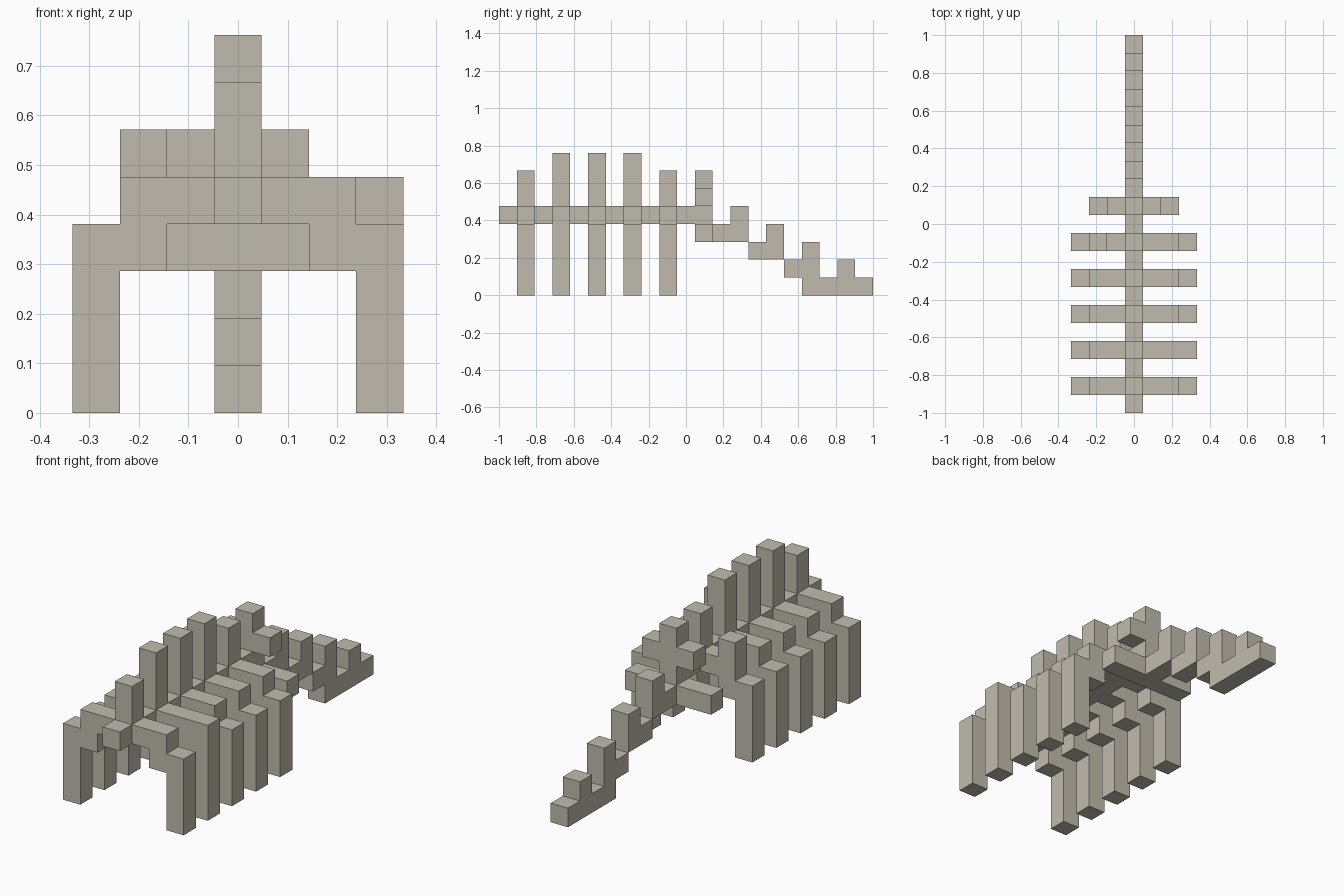
import bpy
import bmesh
from mathutils import Vector

if "Cube" in bpy.data.objects:
    bpy.data.objects.remove(bpy.data.objects["Cube"], do_unlink=True)

U = 2 / 21  # edge length of one block

bone = bpy.data.materials.new("weathered_bone")
bone.use_nodes = True
color = (0.53, 0.50, 0.42, 1)
bone.diffuse_color = color
bone.node_tree.nodes["Principled BSDF"].inputs["Base Color"].default_value = color

parts = {}


def block(part, xs, ys, zs):
    """Fill an inclusive range of block cells (x from the middle, y from the front, z from the ground)."""
    cells = parts.setdefault(part, set())
    for x in range(xs[0], xs[1] + 1):
        for y in range(ys[0], ys[1] + 1):
            for z in range(zs[0], zs[1] + 1):
                cells.add((x, y, z))


# Backbone
block("backbone", (0, 0), (0, 11), (4, 4))

# Ribs with legs, and the upright spines above them
for i, top in enumerate((6, 7, 7, 7, 6)):
    y = 1 + 2 * i
    rib = f"rib_{i + 1}"
    block(rib, (-2, -1), (y, y), (4, 4))
    block(rib, (1, 2), (y, y), (4, 4))
    for side in (-1, 1):
        block(rib, (2 * side, 2 * side), (y, y), (3, 3))
        block(rib, (3 * side, 3 * side), (y, y), (0, 3))
    block(f"upright_spine_{i + 1}", (0, 0), (y, y), (5, top))

# Uneven bumps on two ribs
block("rib_2", (3, 3), (3, 3), (4, 4))
block("rib_5", (-2, -2), (9, 9), (5, 5))

# Hip post with two crossbars
block("hip", (0, 0), (11, 11), (5, 6))
block("hip", (-1, 1), (11, 11), (5, 5))
block("hip", (-2, 2), (11, 11), (3, 3))

# Stepped tail: bottom and top cell of each column, front to back
for i, span in enumerate(((3, 3), (3, 4), (2, 2), (2, 3), (1, 1),
                          (0, 2), (0, 0), (0, 1), (0, 0))):
    block("tail", (0, 0), (12 + i, 12 + i), span)

occupied = set().union(*parts.values())


def build(name, cells):
    """Skin a group of cells with its exposed faces only."""
    bm = bmesh.new()
    for cell in cells:
        center = Vector((cell[0], cell[1] - 10, cell[2] + 0.5)) * U
        for axis in range(3):
            for sign in (-1, 1):
                n = Vector((0, 0, 0))
                n[axis] = sign
                if tuple(int(c + d) for c, d in zip(cell, n)) in occupied:
                    continue
                a = Vector((0, 0, 0))
                a[(axis + 1) % 3] = 1
                b = n.cross(a)
                corners = (-a - b, a - b, a + b, b - a)
                bm.faces.new([bm.verts.new(center + (n + c) * U / 2) for c in corners])
    bmesh.ops.remove_doubles(bm, verts=bm.verts, dist=U / 100)
    bmesh.ops.dissolve_limit(bm, angle_limit=0.01, verts=bm.verts, edges=bm.edges)
    mesh = bpy.data.meshes.new(name)
    bm.to_mesh(mesh)
    bm.free()
    mesh.materials.append(bone)
    bpy.context.collection.objects.link(bpy.data.objects.new(name, mesh))


for part_name, part_cells in parts.items():
    build(part_name, part_cells)
